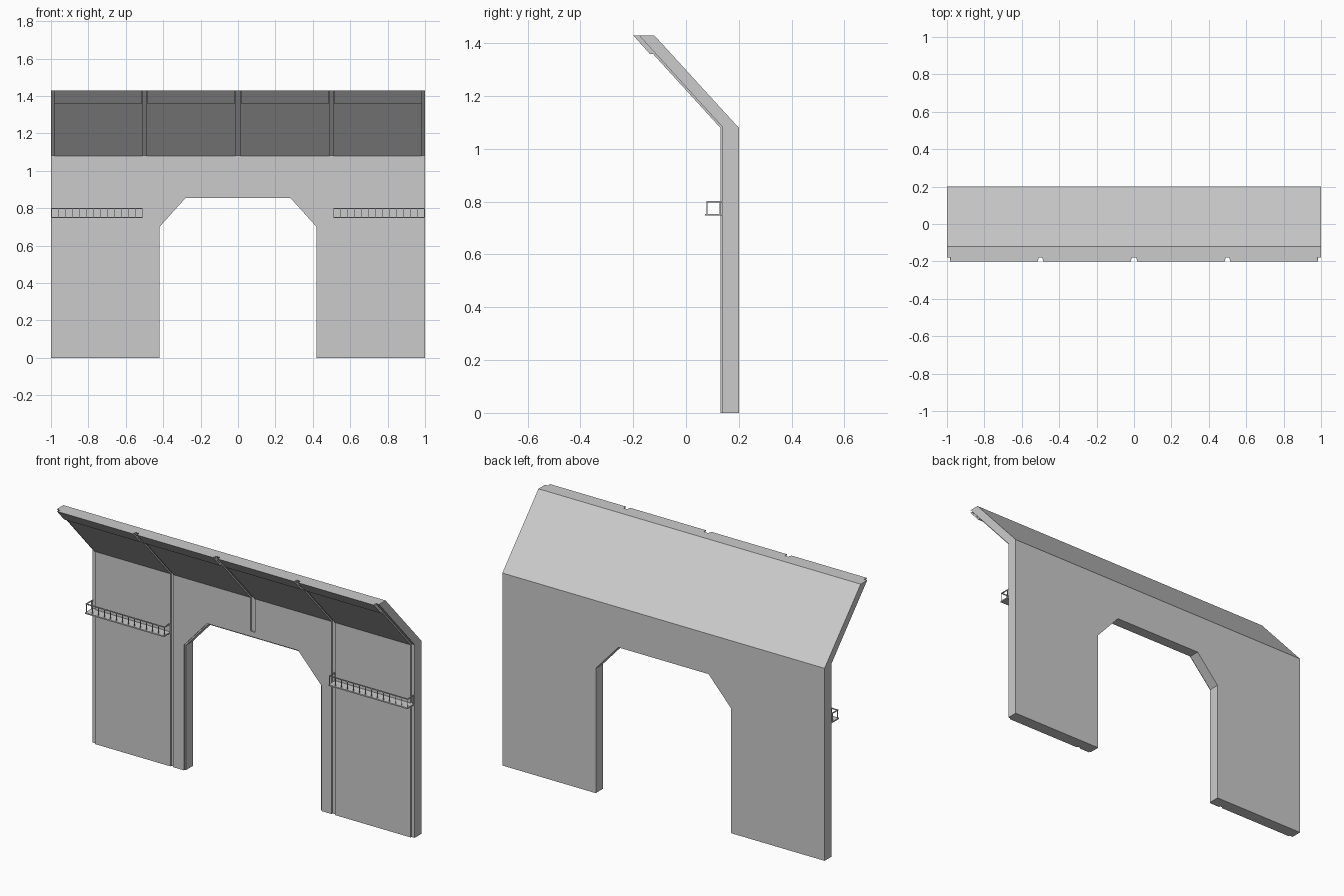
import bpy, bmesh

if "Cube" in bpy.data.objects:
    bpy.data.objects.remove(bpy.data.objects["Cube"])

DOOR_Z, DOOR_TOP = 0.70, 0.855


def prism(name, pts, a, b, axis='X'):
    """Extrude a closed 2D outline along X (pts = y,z) or Y (pts = x,z)."""
    bm = bmesh.new()
    if axis == 'X':
        vs = [bm.verts.new((a, p, q)) for p, q in pts]
        move = (b - a, 0, 0)
    else:
        vs = [bm.verts.new((p, a, q)) for p, q in pts]
        move = (0, b - a, 0)
    face = bm.faces.new(vs)
    ext = bmesh.ops.extrude_face_region(bm, geom=[face])
    bmesh.ops.translate(bm, vec=move, verts=[v for v in ext['geom'] if isinstance(v, bmesh.types.BMVert)])
    bmesh.ops.recalc_face_normals(bm, faces=bm.faces)
    me = bpy.data.meshes.new(name)
    bm.to_mesh(me)
    bm.free()
    ob = bpy.data.objects.new(name, me)
    bpy.context.collection.objects.link(ob)
    return ob


def box(name, x, y, z):
    return prism(name, [(y[0], z[0]), (y[1], z[0]), (y[1], z[1]), (y[0], z[1])], x[0], x[1])


def door_cutter(name, grow):
    w, s, t = 0.42 + grow, 0.28 + grow * 0.4, DOOR_TOP + grow
    zs = DOOR_Z + grow * 0.4
    ob = prism(name, [(-w, -0.1), (w, -0.1), (w, zs), (s, t), (-s, t), (-w, zs)], -0.1, 0.4, 'Y')
    ob.hide_render = True
    ob.hide_viewport = True
    return ob


def cut(ob, cutter):
    m = ob.modifiers.new("door_opening", 'BOOLEAN')
    m.operation, m.solver, m.object = 'DIFFERENCE', 'EXACT', cutter


# Structural shell: wall leaning forward above the eave line
inner_cut = door_cutter("doorway_cutter", 0)
outer_cut = door_cutter("doorway_facing_cutter", 0.007)
shell = prism("wall_shell", [(0.138, 0), (0.2, 0), (0.2, 1.08), (-0.12, 1.43),
                             (-0.178, 1.43), (0.138, 1.083)], -1, 1)
cut(shell, inner_cut)

# Facing panels with grooves between them, plus thicker lip at the top
facing = [(0.13, 0), (0.138, 0), (0.138, 1.083), (-0.178, 1.43), (-0.189, 1.43), (0.13, 1.08)]
lip = [(-0.189, 1.43), (-0.2, 1.43), (-0.137, 1.36), (-0.125, 1.36)]
for x0, x1 in [(-0.98, -0.51), (-0.49, -0.013), (0.013, 0.49), (0.51, 0.98)]:
    panel = prism("facing_panel", facing, x0, x1)
    if abs(x0 + x1) < 0.6:
        cut(panel, outer_cut)
    prism("top_lip", lip, x0 - 0.003 if x0 < -0.9 else x0 + 0.003,
          x1 + 0.003 if x1 > 0.9 else x1 - 0.003)
# Closes the centre groove just above the doorway
box("groove_stop", (-0.013, 0.013), (0.13, 0.138), (DOOR_TOP + 0.007, 0.892))

# Balconies with railings on both sides
R = 0.0025
for s in (-1, 1):
    def span(a, b):
        return tuple(sorted((s * a, s * b)))
    x0, x1 = 0.51, 1.0
    box("balcony_floor", span(x0, x1), (0.072, 0.138), (0.747, 0.754))
    box("front_rail", span(x0, x1), (0.08 - R, 0.08 + R), (0.797, 0.802))
    n = 13
    for i in range(n + 1):
        x = x0 + R + (x1 - x0 - 2 * R) * i / n
        box("rail_post", span(x - R * 0.7, x + R * 0.7), (0.08 - R * 0.7, 0.08 + R * 0.7), (0.754, 0.797))
    for x in (x0 + R, x1 - R):
        box("end_rail", span(x - R, x + R), (0.08 + R, 0.138), (0.797, 0.802))
        box("wall_post", span(x - R, x + R), (0.126, 0.13), (0.754, 0.797))
